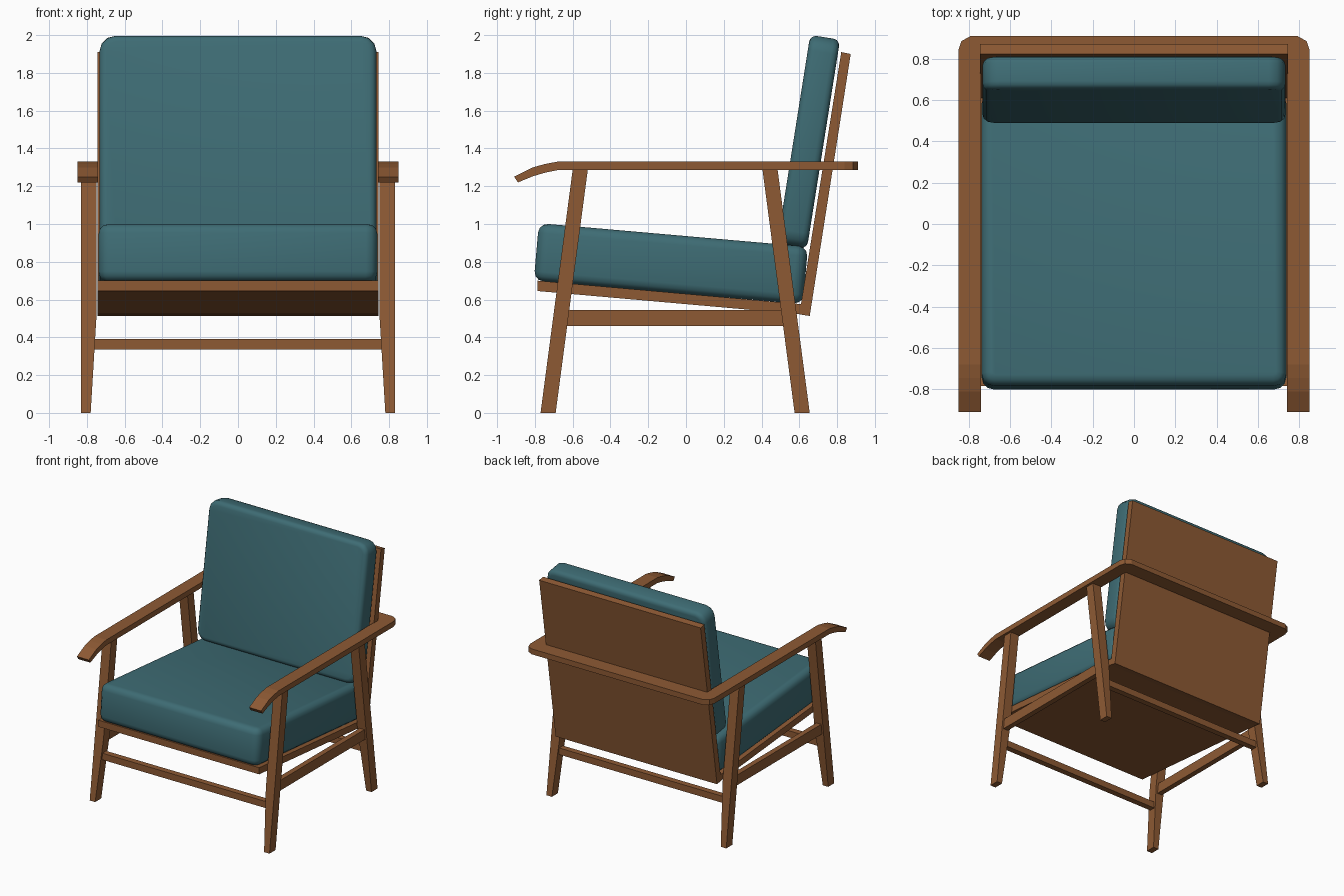
import bpy, bmesh, math
from mathutils import Matrix, Vector

if "Cube" in bpy.data.objects:
    bpy.data.objects.remove(bpy.data.objects["Cube"], do_unlink=True)


def material(name, colour):
    m = bpy.data.materials.new(name)
    m.use_nodes = True
    m.diffuse_color = colour
    m.node_tree.nodes["Principled BSDF"].inputs["Base Color"].default_value = colour
    return m


WOOD = material("warm wood", (0.27, 0.102, 0.034, 1))
FABRIC = material("teal fabric", (0.048, 0.15, 0.175, 1))


def finish(name, bm, mat):
    bmesh.ops.recalc_face_normals(bm, faces=bm.faces)
    mesh = bpy.data.meshes.new(name)
    bm.to_mesh(mesh)
    bm.free()
    mesh.materials.append(mat)
    ob = bpy.data.objects.new(name, mesh)
    bpy.context.collection.objects.link(ob)
    return ob


def loft(name, rings, mat=WOOD):
    """Skin a list of equal-sized point rings and cap both ends."""
    bm = bmesh.new()
    loops = [[bm.verts.new(p) for p in ring] for ring in rings]
    for a, b in zip(loops, loops[1:]):
        for i in range(len(a)):
            j = (i + 1) % len(a)
            bm.faces.new((a[i], a[j], b[j], b[i]))
    bm.faces.new(loops[0])
    bm.faces.new(loops[-1])
    return finish(name, bm, mat)


def side_profile(name, x0, x1, pts):
    return loft(name, [[(x, y, z) for y, z in pts] for x in (x0, x1)])


def box(name, x0, x1, y0, y1, z0, z1):
    return side_profile(name, x0, x1, [(y0, z0), (y1, z0), (y1, z1), (y0, z1)])


def cushion(name, size, centre, tilt, corner_axis, corner, edge):
    """Tilted pad: round its four face corners, then its rims."""
    bm = bmesh.new()
    bmesh.ops.create_cube(bm, size=1)
    bmesh.ops.scale(bm, vec=size, verts=bm.verts)
    corners = [e for e in bm.edges
               if abs((e.verts[0].co - e.verts[1].co).normalized()[corner_axis]) > 0.9]
    bmesh.ops.bevel(bm, geom=corners, offset=corner, segments=3, profile=0.5, affect='EDGES')
    rims = [e for e in bm.edges if e.calc_face_angle() > math.radians(60)]
    bmesh.ops.bevel(bm, geom=rims, offset=edge, segments=3, profile=0.5, affect='EDGES')
    bmesh.ops.transform(bm, verts=bm.verts,
                        matrix=Matrix.Translation(Vector(centre)) @ Matrix.Rotation(tilt, 4, 'X'))
    ob = finish(name, bm, FABRIC)
    bpy.ops.object.select_all(action='DESELECT')
    ob.select_set(True)
    bpy.context.view_layer.objects.active = ob
    bpy.ops.object.shade_smooth_by_angle(angle=math.radians(40))


# Cushions
cushion("seat_cushion", (1.475, 1.43, 0.305), (0, -0.08, 0.79), math.radians(-5), 2, 0.06, 0.05)
cushion("back_cushion", (1.465, 0.16, 1.12), (0, 0.649, 1.435), math.radians(-9), 1, 0.08, 0.035)

# Seat and back panels
side_profile("seat_panel", -0.745, 0.745,
             [(-0.785, 0.645), (0.61, 0.522), (0.62, 0.575), (-0.785, 0.7)])
side_profile("back_panel", -0.745, 0.745,
             [(0.6, 0.522), (0.655, 0.513), (0.872, 1.9), (0.822, 1.91)])

# Continuous arm frame: flat U around the back
half = [(0.74, -0.68), (0.85, -0.68), (0.85, 0.84), (0.835, 0.885), (0.79, 0.91)]
outline = half + [(-x, y) for x, y in reversed(half)] + [(-0.74, 0.785), (0.74, 0.785)]
loft("arm_frame", [[(x, y, z) for x, y in outline] for z in (1.285, 1.33)])

# Legs, drooping arm tips and side rails
LEGS = {"front": (-0.73, -0.56), "back": (0.615, 0.445)}
LEG_TOP, TAPER = 1.287, 0.5
for side, s in (("left", 1), ("right", -1)):
    tip = [(-0.68, 1.33, 1.285), (-0.745, 1.318, 1.272), (-0.81, 1.3, 1.253), (-0.91, 1.25, 1.22)]
    loft(side + "_arm_tip",
         [[(s * 0.74, y, t), (s * 0.85, y, t),
           (s * 0.85, y + (0.02 if y < -0.9 else 0), b),
           (s * 0.74, y + (0.02 if y < -0.9 else 0), b)] for y, t, b in tip])
    for end, (foot, top) in LEGS.items():
        rings = []
        for z, inner in ((0, 0.78), (TAPER, 0.75), (LEG_TOP, 0.75)):
            y = foot + (top - foot) * z / LEG_TOP
            rings.append([(s * inner, y - 0.04, z), (s * 0.83, y - 0.04, z),
                          (s * 0.83, y + 0.04, z), (s * inner, y + 0.04, z)])
        loft(f"{end}_{side}_leg", rings)
    box(side + "_side_rail", s * 0.77, s * 0.815, -0.65, 0.55, 0.46, 0.545)

# Cross rails between the legs
for end, y in (("front", -0.682), ("back", 0.567)):
    box(end + "_cross_rail", -0.77, 0.77, y - 0.025, y + 0.025, 0.335, 0.39)
